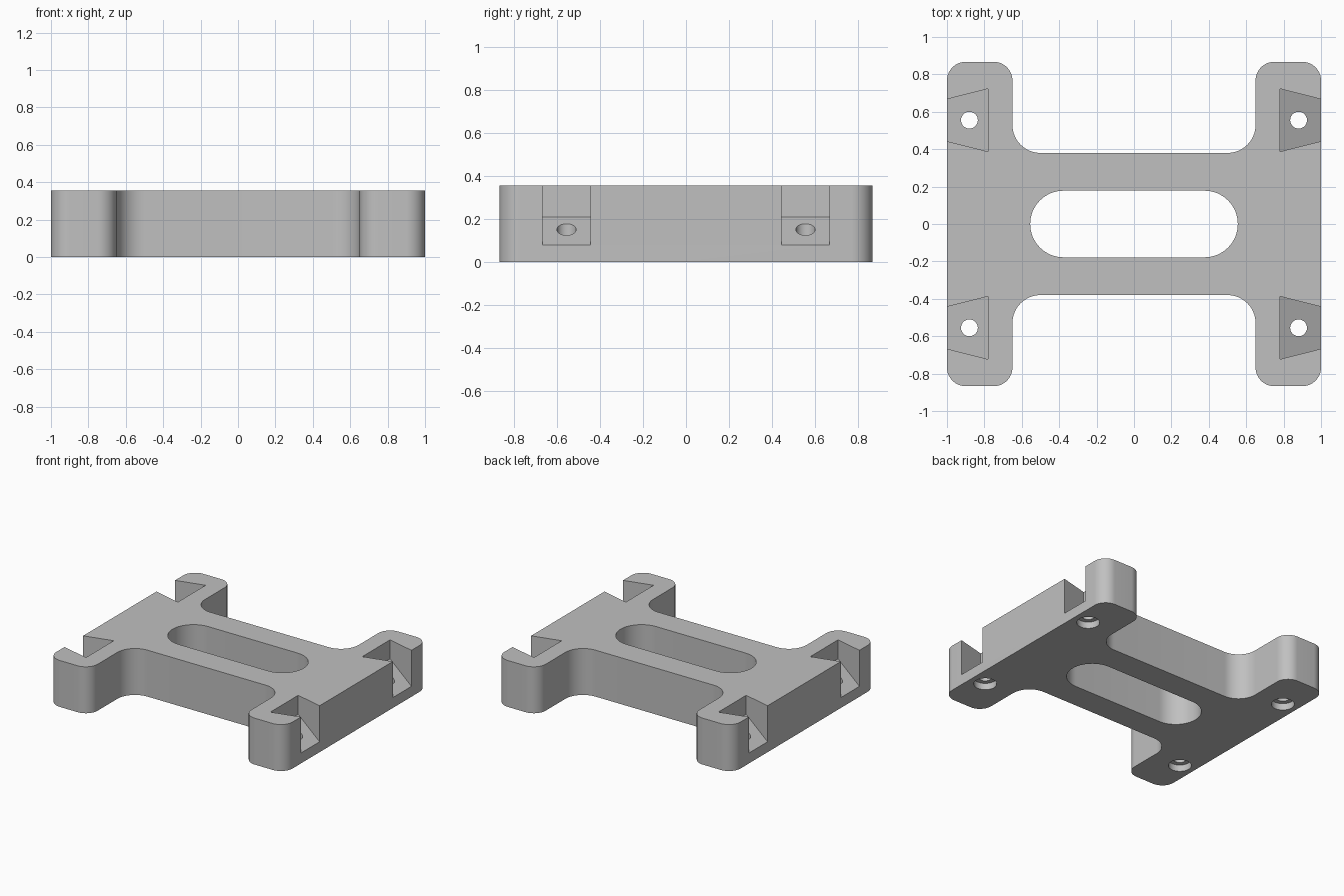
import bpy
import bmesh
from math import pi, cos, sin, radians
from mathutils import Vector

HEIGHT = 0.355
HALF_X, HALF_Y = 1.0, 0.867

cube = bpy.data.objects.get("Cube")
if cube:
    bpy.data.objects.remove(cube)

# Single material
gray = bpy.data.materials.new("light gray")
gray.use_nodes = True
color = (0.53, 0.53, 0.53, 1)
gray.diffuse_color = color
gray.node_tree.nodes["Principled BSDF"].inputs["Base Color"].default_value = color


def arc(cx, cy, r, start, end, steps=16):
    """Points along a circular arc, angles in degrees."""
    angles = [radians(start + (end - start) * i / steps) for i in range(steps + 1)]
    return [(cx + r * cos(a), cy + r * sin(a)) for a in angles]


def make_object(name, bm):
    bmesh.ops.recalc_face_normals(bm, faces=bm.faces)
    mesh = bpy.data.meshes.new(name)
    bm.to_mesh(mesh)
    bm.free()
    obj = bpy.data.objects.new(name, mesh)
    bpy.context.collection.objects.link(obj)
    mesh.materials.append(gray)
    return obj


def prism(name, points, z0, z1):
    """Extrude a flat outline from z0 up to z1."""
    bm = bmesh.new()
    face = bm.faces.new([bm.verts.new((x, y, z0)) for x, y in points])
    top = bmesh.ops.extrude_face_region(bm, geom=[face])["geom"]
    moved = [v for v in top if isinstance(v, bmesh.types.BMVert)]
    bmesh.ops.translate(bm, verts=moved, vec=Vector((0, 0, z1 - z0)))
    return make_object(name, bm)


def pocket(name, sx, cy):
    """Dovetail pocket with a floor sloping down to the outer side."""
    bm = bmesh.new()
    inner, outer = 0.78, 1.04
    sections = ((inner, 0.168, 0.21), (outer, 0.102, 0.056))
    rings = []
    for x, half, floor in sections:
        corners = ((-half, floor), (half, floor), (half, 0.5), (-half, 0.5))
        rings.append([bm.verts.new((sx * x, cy + y, z)) for y, z in corners])
    a, b = rings
    bm.faces.new(a)
    bm.faces.new(b)
    for i in range(4):
        j = (i + 1) % 4
        bm.faces.new((a[i], a[j], b[j], b[i]))
    return make_object(name, bm)


# H-shaped body: one quarter outline mirrored around
corner, fillet = 0.1, 0.15
arm_x, bar_y = 0.65, 0.38
quarter = (arc(HALF_X - corner, HALF_Y - corner, corner, 0, 90)
           + arc(arm_x + corner, HALF_Y - corner, corner, 90, 180)
           + arc(arm_x - fillet, bar_y + fillet, fillet, 0, -90))
upper = quarter + [(-x, y) for x, y in reversed(quarter)]
outline = upper + [(x, -y) for x, y in reversed(upper)]
body = prism("bracket_body", outline, 0, HEIGHT)

# Central slot
slot_r, slot_x = 0.178, 0.377
cutters = [prism("slot_cutter",
                 arc(slot_x, 0, slot_r, -90, 90, 32) + arc(-slot_x, 0, slot_r, 90, 270, 32),
                 -0.1, 0.5)]

# Corner pockets, screw holes and counterbores
for sx in (-1, 1):
    for sy in (-1, 1):
        x, y = sx * 0.88, sy * 0.555
        cutters.append(pocket("pocket_cutter", sx, y))
        cutters.append(prism("hole_cutter", arc(x, y, 0.045, 0, 360, 32)[:-1], -0.1, 0.5))
        cutters.append(prism("counterbore_cutter", arc(x, y, 0.08, 0, 360, 32)[:-1], -0.1, 0.05))

bpy.context.view_layer.objects.active = body
for cutter in cutters:
    cutter.hide_render = True
    mod = body.modifiers.new("cut", 'BOOLEAN')
    mod.operation = 'DIFFERENCE'
    mod.solver = 'EXACT'
    mod.object = cutter
    bpy.ops.object.modifier_apply(modifier=mod.name)
    bpy.data.objects.remove(cutter)

# Smooth curves, sharp edges
bpy.ops.object.select_all(action='DESELECT')
body.select_set(True)
bpy.ops.object.shade_smooth_by_angle(angle=radians(30))
